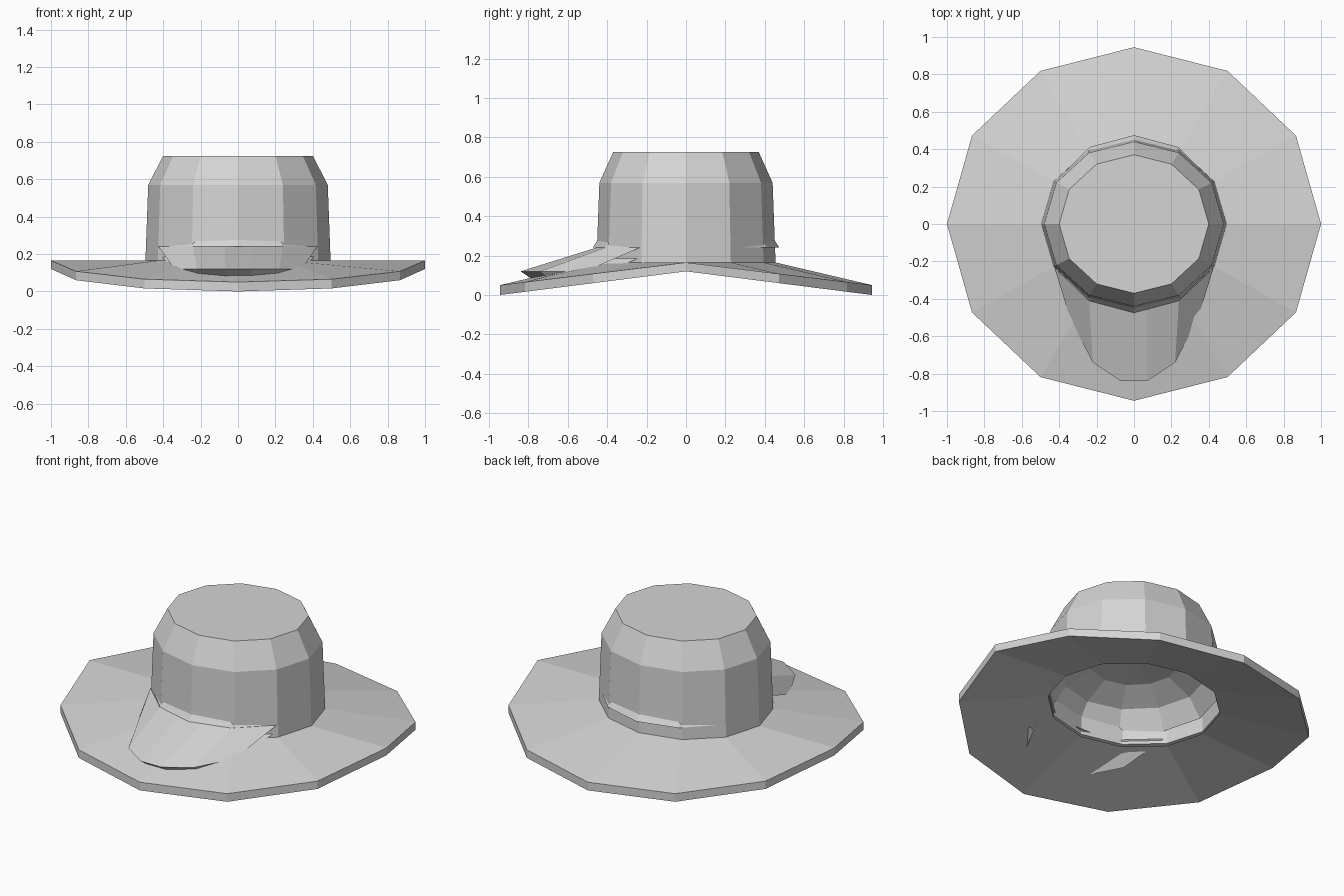
import bpy
import bmesh
from math import cos, sin, tau

SIDES = 12

cube = bpy.data.objects.get("Cube")
if cube:
    bpy.data.objects.remove(cube)

felt = bpy.data.materials.new("grey felt")
felt.use_nodes = True
grey = (0.66, 0.66, 0.66, 1)
felt.diffuse_color = grey
felt.node_tree.nodes["Principled BSDF"].inputs["Base Color"].default_value = grey


def ring(rx, ry, z, droop=0):
    """Twelve-sided ring whose front and back hang lower by droop."""
    angles = [tau * i / SIDES for i in range(SIDES)]
    return [(rx * cos(a), ry * sin(a), z - droop * abs(sin(a))) for a in angles]


def loft(name, rings, closed=True, apex=None):
    """Join rows of points with quads; fan the first row to an apex."""
    bm = bmesh.new()
    rows = [[bm.verts.new(p) for p in r] for r in rings]
    n = len(rows[0])
    spans = range(n if closed else n - 1)
    for upper, lower in zip(rows, rows[1:]):
        for i in spans:
            j = (i + 1) % n
            bm.faces.new((upper[i], lower[i], lower[j], upper[j]))
    if apex:
        tip = bm.verts.new(apex)
        for i in spans:
            bm.faces.new((tip, rows[0][i], rows[0][(i + 1) % n]))
    mesh = bpy.data.meshes.new(name)
    bm.to_mesh(mesh)
    bm.free()
    mesh.materials.append(felt)
    obj = bpy.data.objects.new(name, mesh)
    bpy.context.collection.objects.link(obj)
    return obj


# Crown and drooping brim, open underneath
loft("crown_and_brim", [
    ring(0.40, 0.37, 0.725),
    ring(0.48, 0.44, 0.57),
    ring(0.495, 0.455, 0.165),
    ring(1.0, 0.945, 0.165, 0.115),
    ring(1.0, 0.945, 0.12, 0.12),
    ring(0.495, 0.455, 0.15),
], apex=(0, 0, 0.725))

# Shallow inner cap whose edge shows at the front and back of the crown
loft("inner_cap", [
    ring(0.25, 0.25, 0.42),
    ring(0.40, 0.40, 0.35),
    ring(0.475, 0.475, 0.24),
], apex=(0, 0, 0.44))


def mirrored(half):
    """Complete a row of points from its +x half."""
    return [(-x, y, z) for x, y, z in half] + half[::-1]


# Short bill joined to the cap edge, with an undercut rim
rim = [(0.34, -0.51, 0.12), (0.22, -0.74, 0.12), (0.07, -0.84, 0.12)]
loft("bill", [
    mirrored([(0.425, -0.235, 0.24), (0.24, -0.41, 0.24), (0.07, -0.456, 0.24)]),
    mirrored(rim),
    mirrored([(x * 0.95, y * 0.93, 0.08) for x, y, z in rim]),
    mirrored([(0.41, -0.235, 0.19), (0.23, -0.40, 0.19), (0.07, -0.44, 0.19)]),
], closed=False)
